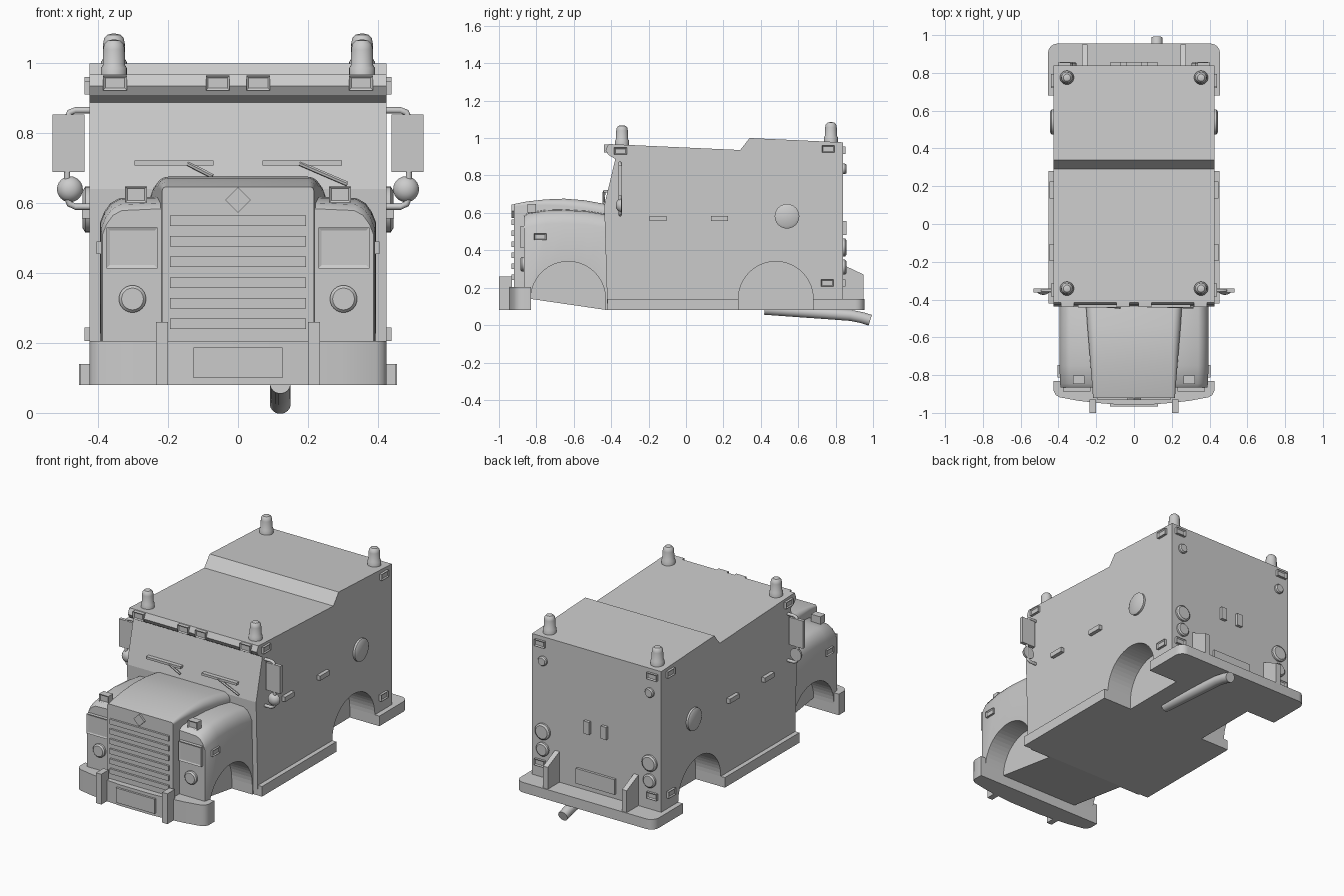
import bpy, bmesh, math
from mathutils import Vector, Matrix

cube = bpy.data.objects.get("Cube")
if cube:
    bpy.data.objects.remove(cube, do_unlink=True)

paint = bpy.data.materials.new("plain_grey")
paint.use_nodes = True
GREY = (0.6, 0.6, 0.6, 1)
paint.diffuse_color = GREY
paint.node_tree.nodes["Principled BSDF"].inputs["Base Color"].default_value = GREY


def finish(name, bm, smooth=False):
    bmesh.ops.recalc_face_normals(bm, faces=bm.faces[:])
    mesh = bpy.data.meshes.new(name)
    bm.to_mesh(mesh)
    bm.free()
    obj = bpy.data.objects.new(name, mesh)
    bpy.context.collection.objects.link(obj)
    mesh.materials.append(paint)
    if smooth:
        bpy.ops.object.select_all(action="DESELECT")
        obj.select_set(True)
        bpy.context.view_layer.objects.active = obj
        bpy.ops.object.shade_smooth_by_angle(angle=math.radians(35))
    return obj


def loft(name, rings, smooth=False):
    """Skin a row of equal-length closed rings and cap both ends."""
    bm = bmesh.new()
    rows = [[bm.verts.new(p) for p in ring] for ring in rings]
    n = len(rows[0])
    for a, b in zip(rows, rows[1:]):
        for i in range(n):
            j = (i + 1) % n
            bm.faces.new((a[i], a[j], b[j], b[i]))
    bm.faces.new(rows[0])
    bm.faces.new(rows[-1])
    return finish(name, bm, smooth)


def side_prism(name, yz, x0, x1):
    return loft(name, [[(x, y, z) for y, z in yz] for x in (x0, x1)])


def plan_prism(name, xy, z0, z1):
    return loft(name, [[(x, y, z) for x, y in xy] for z in (z0, z1)], True)


def box(name, x, y, z):
    return side_prism(name, [(y[0], z[0]), (y[1], z[0]), (y[1], z[1]), (y[0], z[1])], *x)


def facing(loc, normal):
    """Local z along the normal, local y as near to up as possible."""
    n = Vector(normal).normalized()
    right = Vector((0, 0, 1)).cross(n).normalized()
    return Matrix.Translation(loc) @ Matrix((right, n.cross(right), n)).transposed().to_4x4()


def lamp(name, loc, normal, w, h, d=0.018, rim=0.009, sink=0.006):
    """Rectangular fitting with a recessed lens."""
    bm = bmesh.new()
    bmesh.ops.create_cube(bm, size=1, matrix=Matrix.Diagonal((w, h, d * 2, 1)))
    if rim:
        face = max(bm.faces, key=lambda f: f.calc_center_median().z)
        bmesh.ops.inset_region(bm, faces=[face], thickness=rim)
        bmesh.ops.translate(bm, verts=face.verts[:], vec=(0, 0, -sink))
    bm.transform(facing(loc, normal))
    return finish(name, bm)


def turned(name, profile, matrix, steps=24):
    """Round part from a (radius, height) profile."""
    rings = [[matrix @ Vector((r * math.cos(a), r * math.sin(a), h))
              for a in (i * math.tau / steps for i in range(steps))] for r, h in profile]
    return loft(name, rings, True)


def disc(name, loc, normal, r, d=0.018):
    turned(name, [(r, -0.01), (r, d * 0.6), (r * 0.8, d)], facing(loc, normal))


def tube(name, points, r, steps=14):
    pts = [Vector(p) for p in points]
    rings = []
    for i, p in enumerate(pts):
        t = (pts[min(i + 1, len(pts) - 1)] - pts[max(i - 1, 0)]).normalized()
        u = t.orthogonal().normalized() if not rings else (u - t * u.dot(t)).normalized()
        v = t.cross(u)
        rings.append([p + r * (math.cos(a) * u + math.sin(a) * v)
                      for a in (k * math.tau / steps for k in range(steps))])
    return loft(name, rings, True)


def cut_arch(obj, yc):
    """Remove the wheel wells on both sides of a part."""
    arch = [(yc + 0.2 * math.cos(math.pi * i / 28), 0.14 + 0.2 * math.sin(math.pi * i / 28))
            for i in range(29)] + [(yc - 0.2, 0), (yc + 0.2, 0)]
    for x0, x1 in ((0.26, 0.6), (-0.6, -0.26)):
        cutter = side_prism("arch_cutter", arch, x0, x1)
        cutter.hide_render = True
        mod = obj.modifiers.new("arch", "BOOLEAN")
        mod.operation, mod.solver, mod.object = "DIFFERENCE", "EXACT", cutter
        bpy.context.view_layer.objects.active = obj
        bpy.ops.object.modifier_apply(modifier=mod.name)
        bpy.data.objects.remove(cutter, do_unlink=True)


# Cab and box body with visor and raised rear roof
body = side_prism("body", [(-0.42, 0.08), (-0.437, 0.64), (-0.378, 0.888), (-0.415, 0.91),
                           (-0.43, 0.935), (-0.415, 0.968), (0.29, 0.936), (0.34, 1.0),
                           (0.84, 0.977), (0.84, 0.08)], -0.425, 0.425)
cut_arch(body, 0.48)


# Bonnet and front wings
def belly(y):
    return 0.08 + 0.146 * (-0.42 - y)


def bonnet_ring(y, w, top, r):
    arc = [(w - r + r * math.cos(a), top - r + r * math.sin(a))
           for a in (math.pi / 2 * i / 6 for i in range(7))]
    half = [(w, belly(y))] + arc
    return [(x, y, z) for x, z in half] + [(-x, y, z) for x, z in reversed(half)]


loft("bonnet", [bonnet_ring(*s) for s in (
    (-0.92, 0.217, 0.647, 0.012), (-0.85, 0.222, 0.661, 0.02), (-0.75, 0.23, 0.672, 0.03),
    (-0.65, 0.238, 0.676, 0.04), (-0.54, 0.247, 0.667, 0.045), (-0.42, 0.255, 0.645, 0.045))], True)


def wing_ring(y, w, top):
    half = [(w, belly(y)), (w, top - 0.075), (w - 0.012, top - 0.045), (w - 0.03, top - 0.02),
            (w - 0.055, top - 0.006), (0.2, top)]
    return [(x, y, z) for x, z in half] + [(-x, y, z) for x, z in reversed(half)]


wings = loft("front_wings", [wing_ring(*s) for s in (
    (-0.866, 0.388, 0.585), (-0.845, 0.392, 0.602), (-0.75, 0.394, 0.617), (-0.65, 0.395, 0.62),
    (-0.53, 0.395, 0.613), (-0.42, 0.395, 0.595))], True)
cut_arch(wings, -0.63)

# Bumpers and side skirts
bow = [(0.425, -0.83), (0.425, -0.885), (0.415, -0.905), (0.395, -0.917), (0.3, -0.935),
       (0.2, -0.947), (0.1, -0.955)]
plan_prism("front_bumper", bow + [(-x, y) for x, y in reversed(bow)], 0.08, 0.205)
tail = [(0.455, 0.68)] + [(0.405 + 0.05 * math.cos(a), 0.905 + 0.05 * math.sin(a))
                          for a in (math.pi / 2 * i / 6 for i in range(7))]
plan_prism("rear_bumper", tail + [(-x, y) for x, y in reversed(tail)], 0.08, 0.14)
lamp("front_plate", (0, -0.955, 0.143), (0, -1, 0), 0.255, 0.087, 0.012, 0)
lamp("rear_plate", (0, 0.84, 0.215), (0, 1, 0), 0.255, 0.09, 0.015, 0)

# Grille bars and diamond badge
for i in range(6):
    lamp("grille_bar", (0, -0.92, 0.55 - 0.059 * i), (0, -1, 0), 0.388, 0.03, 0.012, 0)
turned("diamond_badge", [(0.036, 0), (0.036, 0.012)], facing((0, -0.92, 0.609), (0, -1, 0)), 4)

# Fittings repeated on both sides
for s in (-1, 1):
    out = (s, 0, 0)
    box("side_skirt", sorted((s * 0.4, s * 0.452)), (-0.42, 0.28), (0.08, 0.14))
    box("bumper_horn", sorted((s * 0.2, s * 0.235)), (-1.0, -0.93), (0.08, 0.26))
    side_prism("rear_guard", [(0.83, 0.13), (0.95, 0.13), (0.95, 0.27), (0.84, 0.322)],
               s * 0.245, s * 0.275)

    # Front lights
    lamp("headlamp", (s * 0.303, -0.866, 0.472), (0, -1, 0), 0.146, 0.117, 0.02, 0.013, 0.004)
    disc("fog_lamp", (s * 0.302, -0.866, 0.326), (0, -1, 0), 0.039, 0.02)
    lamp("wing_lamp", (s * 0.292, -0.825, 0.625), (0, -1, 0), 0.062, 0.046, 0.022)
    for x in (0.058, 0.352):
        lamp("visor_lamp", (s * x, -0.424, 0.944), (0, -1, 0), 0.068, 0.042, 0.015)

    # Side lights, handles and round cap
    lamp("wing_side_lamp", (s * 0.393, -0.78, 0.472), out, 0.066, 0.036, 0.012)
    for y, z in ((-0.35, 0.93), (0.76, 0.942), (0.755, 0.225)):
        lamp("side_lamp", (s * 0.425, y, z), out, 0.068, 0.038, 0.014)
    for y in (-0.15, 0.18):
        lamp("door_handle", (s * 0.425, y, 0.57), out, 0.09, 0.028, 0.022, 0)
    disc("filler_cap", (s * 0.425, 0.54, 0.582), out, 0.066, 0.02)

    # Rear lights and door grips
    back = (0, 1, 0)
    for x, z in ((0.37, 0.935), (0.37, 0.225)):
        lamp("rear_lamp", (s * x, 0.84, z), back, 0.066, 0.038, 0.014)
    for z, r in ((0.835, 0.028), (0.415, 0.048), (0.31, 0.04)):
        disc("round_rear_lamp", (s * 0.352, 0.84, z), back, r)
    lamp("rear_door_grip", (s * 0.057, 0.84, 0.52), back, 0.036, 0.075, 0.018, 0)

    # Roof beacons
    for y, z in ((-0.342, 0.955), (0.775, 0.972)):
        turned("beacon", [(0.037, 0), (0.037, 0.032), (0.032, 0.04), (0.031, 0.085), (0.028, 0.1),
                          (0.019, 0.11), (0.006, 0.113)], Matrix.Translation((s * 0.355, y, z)))

    # Mirrors on bent arms
    my = -0.352
    tube("mirror_arm", [(s * x, my, z) for x, z in ((0.41, 0.866), (0.465, 0.866), (0.481, 0.86),
                                                    (0.489, 0.845), (0.489, 0.78))], 0.009)
    tube("lower_mirror_arm", [(s * x, my, z) for x, z in (
        (0.41, 0.59), (0.465, 0.59), (0.482, 0.598), (0.489, 0.615), (0.489, 0.72))], 0.009)
    box("mirror", sorted((s * 0.439, s * 0.531)), (my - 0.01, my + 0.01), (0.69, 0.854))
    turned("round_mirror", [(0.037, 0), (0.037, 0.006), (0.03, 0.02), (0.016, 0.029), (0.004, 0.031)],
           facing((s * 0.481, my + 0.008, 0.64), (0, -1, 0)))

# Wipers on the windscreen
for x0, x1, ax, bx, bz in ((-0.296, -0.07, -0.145, -0.073, 0.677), (0.07, 0.298, 0.176, 0.313, 0.655)):
    box("wiper_blade", (x0, x1), (-0.442, -0.415), (0.708, 0.722))
    tube("wiper_arm", [(ax, -0.438, 0.714), (bx, -0.44, bz)], 0.007, 6)

# Exhaust pipe
tube("exhaust_pipe", [(0.121, y, z) for y, z in ((0.42, 0.085), (0.8, 0.058), (0.88, 0.052),
                                                 (0.94, 0.04), (0.985, 0.026))], 0.03, 20)
